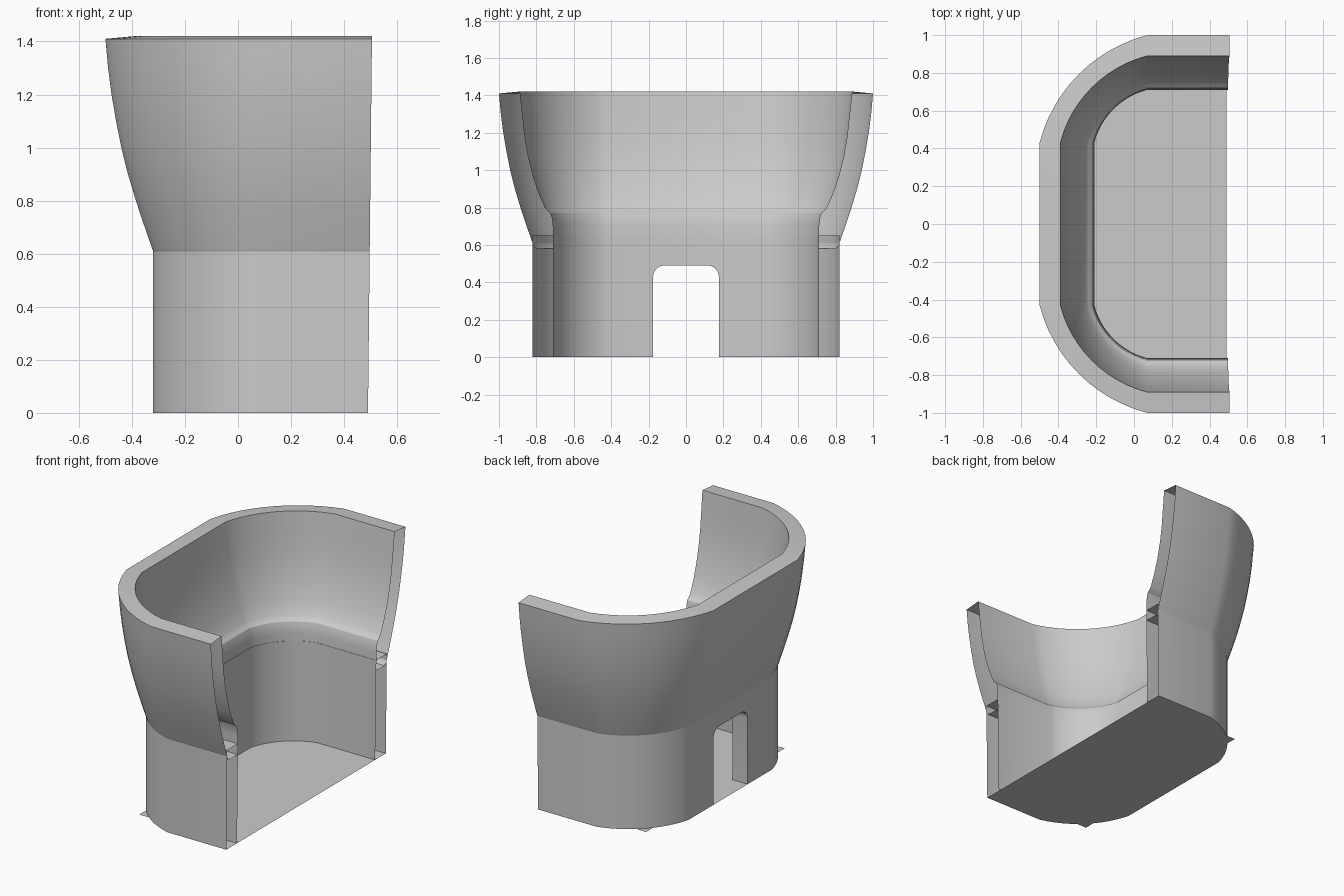
import bpy, bmesh, math

if "Cube" in bpy.data.objects:
    bpy.data.objects.remove(bpy.data.objects["Cube"])

CX, CY = 0.07, 0.43      # corner centre of the U-shaped plan


def outline(r, z, steps=12):
    """U-shaped plan at wall offset r, open towards +x; corners are flattened arcs."""
    end = 0.49 + 0.015 * z / 1.42
    k = r / 0.57
    pts = [(end, CY + r)]
    for i in range(steps + 1):
        a = math.radians(135 - 30.5 + 61 * i / steps)
        pts.append((CX + k * (0.198 + 0.793 * math.cos(a)),
                    CY + k * (-0.198 + 0.793 * math.sin(a))))
    return pts + [(x, -y) for x, y in reversed(pts)]


def make_object(name, bm):
    me = bpy.data.meshes.new(name)
    bm.to_mesh(me)
    bm.free()
    ob = bpy.data.objects.new(name, me)
    bpy.context.collection.objects.link(ob)
    return ob


def sweep(name, profile, capped):
    """Sweep a closed (offset, z) profile around the plan."""
    bm = bmesh.new()
    rings = [[bm.verts.new((x, y, z)) for x, y in outline(r, z)] for r, z in profile]
    for a, b in zip(rings, rings[1:] + rings[:1]):
        for i in range(len(a) - 1):
            bm.faces.new((a[i], a[i + 1], b[i + 1], b[i]))
    if capped:
        bm.faces.new([ring[0] for ring in rings])
        bm.faces.new([ring[-1] for ring in rings])
    bmesh.ops.recalc_face_normals(bm, faces=bm.faces)
    if not capped and bm.faces:
        # outer skin must face away from the middle
        f = max(bm.faces, key=lambda q: q.calc_center_median().y)
        if f.normal.y < 0:
            bmesh.ops.reverse_faces(bm, faces=bm.faces)
    return make_object(name, bm)


def smooth(ob):
    bpy.ops.object.select_all(action='DESELECT')
    ob.select_set(True)
    bpy.context.view_layer.objects.active = ob
    bpy.ops.object.shade_smooth_by_angle(angle=math.radians(30))


# Flared upper shell, open at its two ends
upper = sweep("upper_shell", [
    (0.282, 0.58), (0.37, 0.58), (0.385, 0.595), (0.394, 0.62), (0.408, 0.66),
    (0.432, 0.73), (0.455, 0.80), (0.485, 0.90), (0.51, 1.0), (0.53, 1.1),
    (0.547, 1.2), (0.56, 1.3), (0.57, 1.41), (0.46, 1.42), (0.447, 1.3),
    (0.434, 1.18), (0.415, 1.07), (0.39, 0.97), (0.36, 0.88), (0.325, 0.80),
    (0.312, 0.785), (0.295, 0.77), (0.286, 0.74), (0.282, 0.70)], False)
smooth(upper)

# Straight lower wall
lower = sweep("lower_wall", [(0.39, 0), (0.39, 0.65), (0.28, 0.65), (0.28, 0)], True)

# Doorway cutter with rounded top corners
half, top, rad = 0.176, 0.49, 0.06
arc = [(half - rad + rad * math.cos(math.radians(t)), top - rad + rad * math.sin(math.radians(t)))
       for t in range(0, 91, 15)]
door = [(half, -0.1)] + arc
door += [(-y, z) for y, z in reversed(door)]
bm = bmesh.new()
face = bm.faces.new([bm.verts.new((-0.6, y, z)) for y, z in door])
ext = bmesh.ops.extrude_face_region(bm, geom=[face])
bmesh.ops.translate(bm, vec=(0.6, 0, 0),
                    verts=[g for g in ext["geom"] if isinstance(g, bmesh.types.BMVert)])
bmesh.ops.recalc_face_normals(bm, faces=bm.faces)
cutter = make_object("doorway_cutter", bm)
cutter.hide_render = True

mod = lower.modifiers.new("doorway", 'BOOLEAN')
mod.operation, mod.solver, mod.object = 'DIFFERENCE', 'EXACT', cutter
bpy.ops.object.select_all(action='DESELECT')
lower.select_set(True)
bpy.context.view_layer.objects.active = lower
bpy.ops.object.modifier_apply(modifier=mod.name)
bpy.data.objects.remove(cutter)

# Open the wall ends and underside (the floor closes the underside)
bm = bmesh.new()
bm.from_mesh(lower.data)
drop = [f for f in bm.faces if all(v.co.x > 0.48 for v in f.verts)
        or all(v.co.z < 1e-4 for v in f.verts)]
bmesh.ops.delete(bm, geom=drop, context='FACES')
bm.to_mesh(lower.data)
bm.free()
smooth(lower)

# Floor plate with a small point at each rounded corner
plan = outline(0.39, 0)
for i in (7, len(plan) - 8):
    x, y = plan[i]
    s = 1 if y > 0 else -1
    plan[i] = (x - 0.035, y + s * 0.035)
bm = bmesh.new()
f = bm.faces.new([bm.verts.new((x, y, 0)) for x, y in plan])
f.normal_update()
if f.normal.z < 0:
    f.normal_flip()
make_object("floor", bm)
